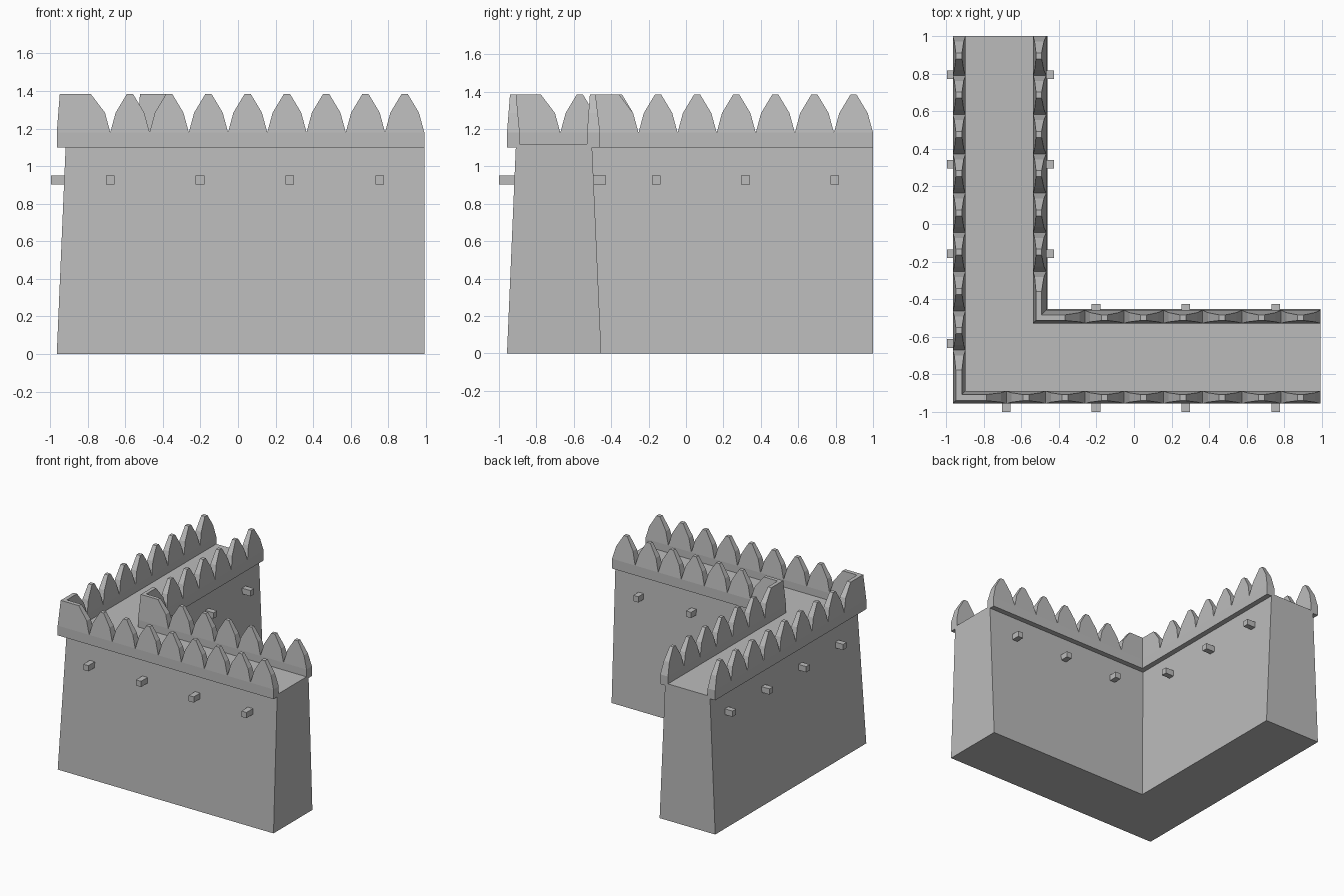
import bpy, bmesh
from mathutils import Vector

cube = bpy.data.objects.get("Cube")
if cube:
    bpy.data.objects.remove(cube, do_unlink=True)

stone = bpy.data.materials.new("grey_stone")
stone.use_nodes = True
GREY = (0.5, 0.5, 0.5, 1)
stone.diffuse_color = GREY
stone.node_tree.nodes["Principled BSDF"].inputs["Base Color"].default_value = GREY

SHIFT = Vector((-0.004, 0.004, 0))
END = 0.996           # free end of each arm
PITCH = 0.209         # merlon spacing
VALLEY, PEAK = 1.18, 1.385


def finish(name, bm):
    bmesh.ops.remove_doubles(bm, verts=bm.verts, dist=0.0005)
    bmesh.ops.recalc_face_normals(bm, faces=bm.faces)
    mesh = bpy.data.meshes.new(name)
    bm.to_mesh(mesh)
    bm.free()
    mesh.materials.append(stone)
    obj = bpy.data.objects.new(name, mesh)
    bpy.context.collection.objects.link(obj)
    return obj


def corner_sweep(name, stations, section):
    """Sweep section(height) along both arms, mitred at the corner.
    stations: (distance, height) from the free end inward; the last is the corner."""
    bm = bmesh.new()
    rings = []
    arm = stations[:-1]
    for s, h in arm:
        rings.append([(s, o, z) for o, z in section(h)])
    rings.append([(o, o, z) for o, z in section(stations[-1][1])])
    for s, h in reversed(arm):
        rings.append([(o, s, z) for o, z in section(h)])
    rings = [[bm.verts.new(Vector(p) + SHIFT) for p in ring] for ring in rings]
    n = len(rings[0])
    for a, b in zip(rings, rings[1:]):
        for i in range(n):
            j = (i + 1) % n
            bm.faces.new((a[i], a[j], b[j], b[i]))
    bm.faces.new(rings[0])
    bm.faces.new(rings[-1])
    return finish(name, bm)


def merlon_stations(count):
    """Pointed merlons from the free end, then a level top to the corner."""
    out = [(END, VALLEY)]
    for k in range(count):
        mid = END - PITCH * (k + 0.5)
        for d, h in ((0.076, 1.285), (0.016, PEAK), (-0.016, PEAK), (-0.076, 1.285)):
            out.append((mid + d, h))
        out.append((mid - PITCH / 2, VALLEY))
    mid = END - PITCH * (count + 0.5)
    out += [(mid + 0.076, 1.285), (mid - 0.016 + 0.016, PEAK), (None, PEAK)]
    return out


def parapet_section(face, face_top, back_top, back):
    """Battered cross-section whose sides narrow above the valley height."""
    def section(h):
        t = (h - VALLEY) / (PEAK - VALLEY)
        return [(face, 1.1), (face, VALLEY),
                (face + (face_top - face) * t, h),
                (back + (back_top - back) * t, h),
                (back, VALLEY), (back, 1.1)]
    return section


# Battered wall with the walkway on top
corner_sweep("wall", [(END, 0), (None, 0)], lambda h: [
    (-0.961, 0), (-0.914, 1.1), (-0.914, 1.12),
    (-0.506, 1.12), (-0.506, 1.1), (-0.457, 0)])

# Overhanging toothed parapets on both edges of the walkway
corner_sweep("outer_parapet", merlon_stations(8),
             parapet_section(-0.961, -0.945, -0.912, -0.893))
corner_sweep("inner_parapet", merlon_stations(6),
             parapet_section(-0.463, -0.488, -0.518, -0.533))


def box(name, lo, hi):
    bm = bmesh.new()
    bmesh.ops.create_cube(bm, size=1)
    lo, hi = Vector(lo), Vector(hi)
    for v in bm.verts:
        v.co = (lo + hi) / 2 + v.co * (hi - lo)
    finish(name, bm)


# Beam ends poking through the wall; the beam by the corner shows outside only
R, Z0, Z1 = 0.023, 0.903, 0.95
for i in range(4):
    inner = -0.427 if i else -0.8
    x = -0.68 + 0.478 * i
    box(f"front_beam_{i + 1}", (x - R, -1.0, Z0), (x + R, inner, Z1))
    y = -0.636 + 0.477 * i
    box(f"side_beam_{i + 1}", (-0.995, y - R, Z0), (inner, y + R, Z1))
